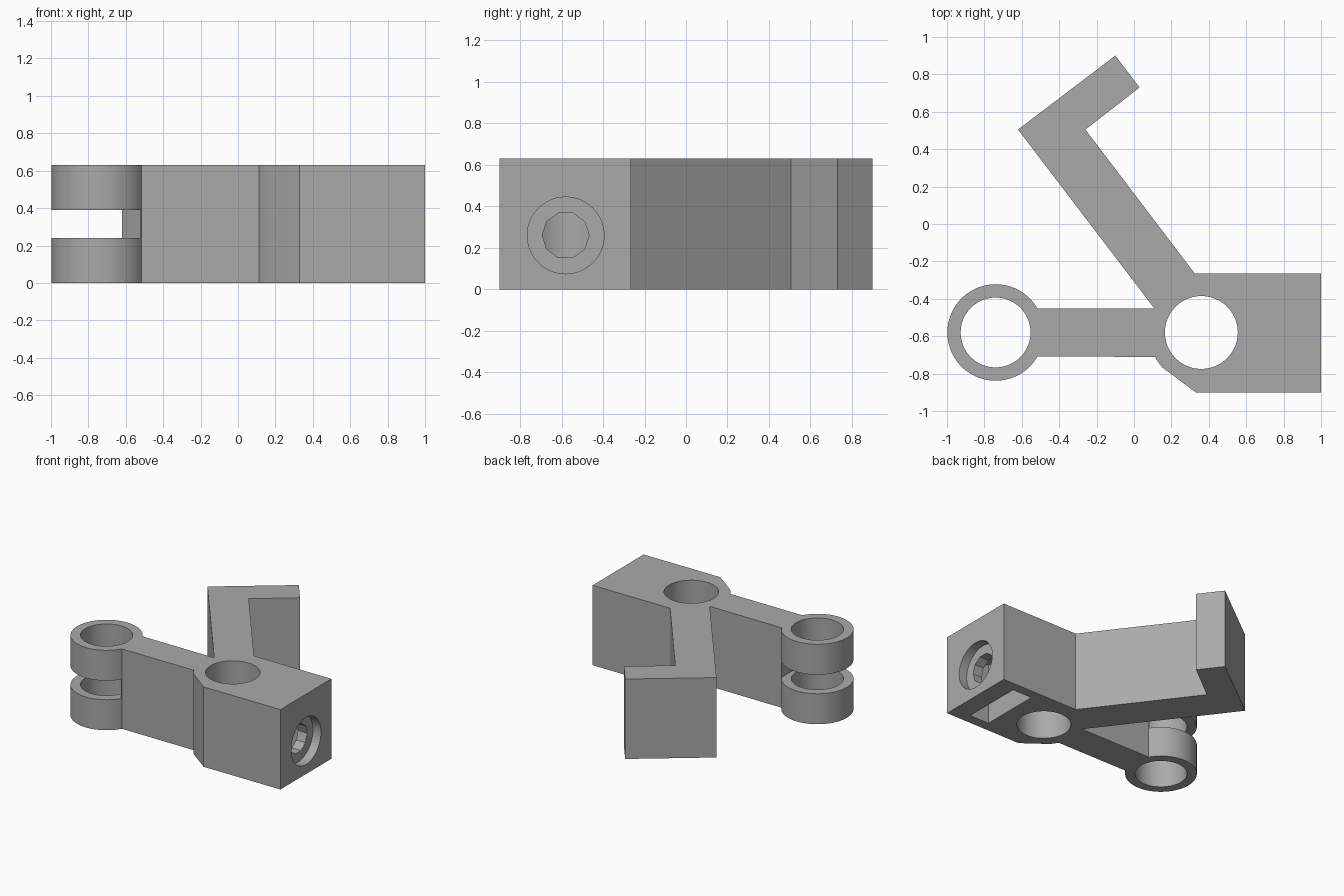
import bpy, bmesh, math
from mathutils import Matrix

if "Cube" in bpy.data.objects:
    bpy.data.objects.remove(bpy.data.objects["Cube"], do_unlink=True)

HEIGHT = 0.63
AXIS_Y = -0.58
RING = (-0.74, AXIS_Y)
PIVOT = (0.36, AXIS_Y)
SCREW_Z = 0.26

grey = bpy.data.materials.new("plain grey")
grey.use_nodes = True
grey.diffuse_color = (0.4, 0.4, 0.4, 1)
grey.node_tree.nodes["Principled BSDF"].inputs["Base Color"].default_value = grey.diffuse_color


def arc(centre, radius, start, end, steps):
    """Points along an arc, angles in degrees."""
    angles = [math.radians(start + (end - start) * i / steps) for i in range(steps + 1)]
    return [(centre[0] + radius * math.cos(a), centre[1] + radius * math.sin(a)) for a in angles]


def make_object(name, bm):
    bmesh.ops.recalc_face_normals(bm, faces=bm.faces)
    mesh = bpy.data.meshes.new(name)
    bm.to_mesh(mesh)
    bm.free()
    mesh.materials.append(grey)
    obj = bpy.data.objects.new(name, mesh)
    bpy.context.collection.objects.link(obj)
    return obj


def prism(name, outline, z0, z1):
    bm = bmesh.new()
    face = bm.faces.new([bm.verts.new((x, y, z0)) for x, y in outline])
    top = bmesh.ops.extrude_face_region(bm, geom=[face])
    verts = [v for v in top["geom"] if isinstance(v, bmesh.types.BMVert)]
    bmesh.ops.translate(bm, verts=verts, vec=(0, 0, z1 - z0))
    return make_object(name, bm)


def box(name, x0, x1, y0, y1, z0, z1):
    return prism(name, [(x0, y0), (x1, y0), (x1, y1), (x0, y1)], z0, z1)


def bore_x(name, radius, sides, x0, x1):
    """Round or faceted cutter lying along x on the screw axis."""
    bm = bmesh.new()
    place = Matrix.Translation(((x0 + x1) / 2, AXIS_Y, SCREW_Z)) @ Matrix.Rotation(math.pi / 2, 4, "Y")
    bmesh.ops.create_cone(bm, cap_ends=True, segments=sides, radius1=radius, radius2=radius,
                          depth=x1 - x0, matrix=place)
    return make_object(name, bm)


# Bracket outline: hinge ring, bar, clamp block and hooked arm
outline = arc(RING, 0.258, 30, 330, 50)
outline += arc(PIVOT, 0.28, 207.7, 222, 3)
outline += [(0.33, -0.9), (1, -0.9), (1, -0.265), (0.325, -0.265),
            (-0.26, 0.505), (0.03, 0.73), (-0.1, 0.9), (-0.62, 0.505), (0.11, -0.453)]
bracket = prism("hinged_bracket", outline, 0, HEIGHT)

# Holes, hinge gap, screw recess and nut slot
cutters = [
    prism("ring_bore", arc(RING, 0.187, 0, 352.5, 47), -0.1, HEIGHT + 0.1),
    prism("pivot_bore", arc(PIVOT, 0.195, 0, 352.5, 47), -0.1, HEIGHT + 0.1),
    box("hinge_gap", -1.1, -0.52, -0.95, -0.2, 0.24, 0.39),
    bore_x("screw_head_recess", 0.185, 48, 0.93, 1.1),
    bore_x("screw_hole", 0.113, 10, 0.4, 1.05),
    box("nut_slot", 0.68, 0.85, -0.82, -0.34, -0.1, 0.48),
]
for cutter in cutters:
    cutter.hide_render = True
    cut = bracket.modifiers.new(cutter.name, "BOOLEAN")
    cut.operation = "DIFFERENCE"
    cut.solver = "EXACT"
    cut.object = cutter

bpy.ops.object.select_all(action="DESELECT")
bracket.select_set(True)
bpy.context.view_layer.objects.active = bracket
for cutter in cutters:
    bpy.ops.object.modifier_apply(modifier=cutter.name)
    bpy.data.objects.remove(cutter, do_unlink=True)
bpy.ops.object.shade_smooth_by_angle(angle=math.radians(25))
